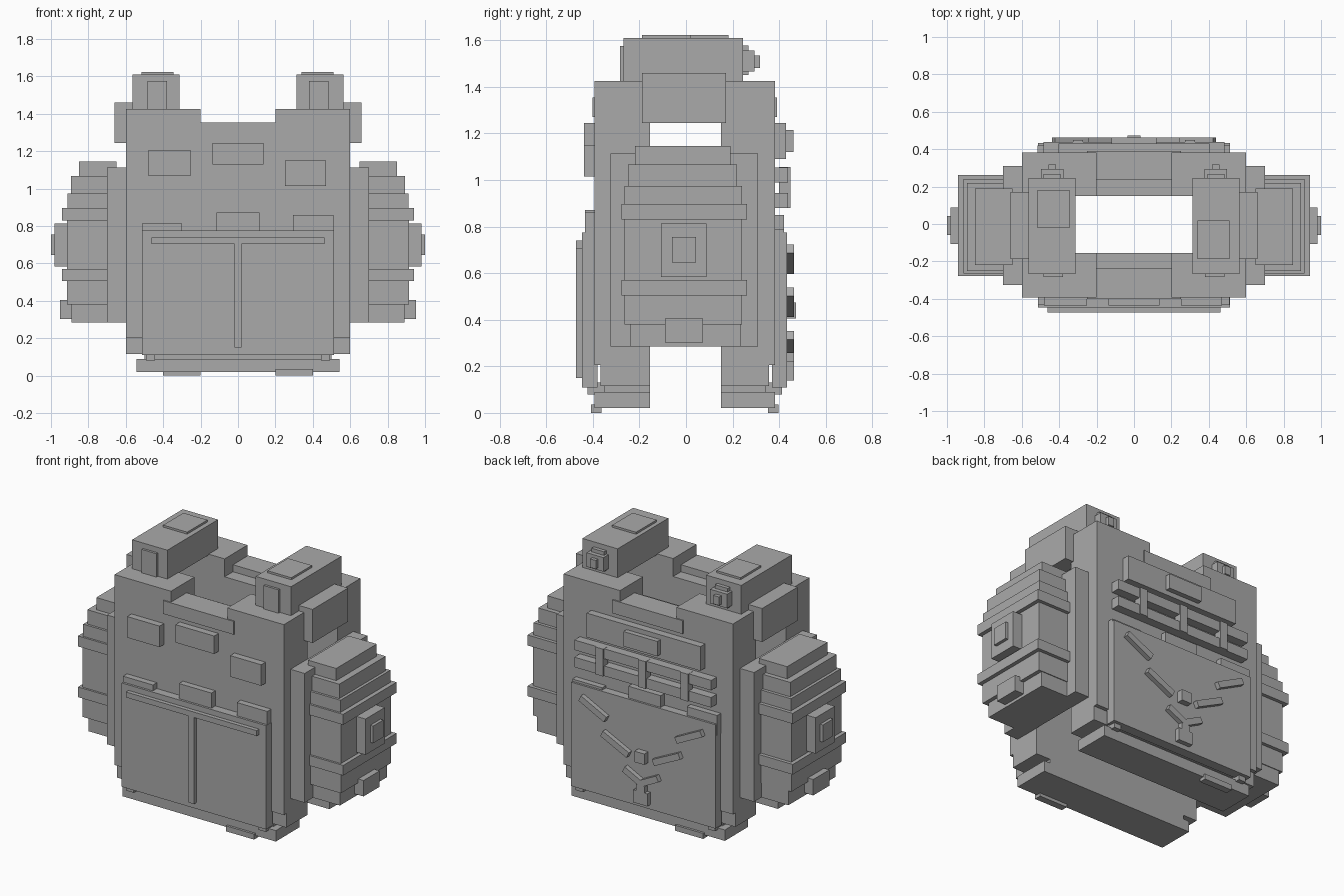
import bpy
import bmesh
from math import atan2, hypot
from mathutils import Matrix

default_cube = bpy.data.objects.get("Cube")
if default_cube:
    bpy.data.objects.remove(default_cube, do_unlink=True)

grey = bpy.data.materials.new("plain_grey")
grey.use_nodes = True
grey.diffuse_color = (.4, .4, .4, 1)
shader = next(n for n in grey.node_tree.nodes if n.type == "BSDF_PRINCIPLED")
shader.inputs["Base Color"].default_value = grey.diffuse_color
shader.inputs["Roughness"].default_value = .9


def box(name, x, y, z, turn=0):
    """Box from (low, high) spans on each axis, turned about its own y axis."""
    spans = (x, y, z)
    size = [abs(high - low) for low, high in spans]
    middle = [(high + low) / 2 for low, high in spans]
    mesh = bpy.data.meshes.new(name)
    bm = bmesh.new()
    bmesh.ops.create_cube(bm, size=1, matrix=Matrix.Diagonal((*size, 1)))
    bm.to_mesh(mesh)
    bm.free()
    mesh.materials.append(grey)
    obj = bpy.data.objects.new(name, mesh)
    obj.location = middle
    obj.rotation_euler.y = turn
    bpy.context.collection.objects.link(obj)
    return obj


def around(centre, half):
    return (centre - half, centre + half)


def pair(name, x, y, z):
    """The same box on the left (+x) and on the right (-x)."""
    box("left_" + name, x, y, z)
    box("right_" + name, (-x[1], -x[0]), y, z)


def bar(name, start, end, y, thick=.04):
    """Slanted bar between two (x, z) points."""
    dx, dz = end[0] - start[0], end[1] - start[1]
    half = hypot(dx, dz) / 2
    x, z = (start[0] + end[0]) / 2, (start[1] + end[1]) / 2
    box(name, around(x, half), y, around(z, thick / 2), -atan2(dz, dx))


# Front and back armour panels
for side, outer, inner, label in ((-1, .393, .155, "front"), (1, .382, .15, "back")):
    depth = (side * inner, side * outer)
    box(label + "_panel", around(0, .6), depth, (.205, 1.31))
    box(label + "_waist", around(0, .6), (side * inner, side * (outer - .025)), (.115, .21))
    box(label + "_hem", around(0, .543), depth, (.02, .09))
    box(label + "_hem_core", around(0, .5), (side * inner, side * (outer - .04)), (.08, .12))
    pair(label + "_shoulder_block", (.2, .6), depth, (1.305, 1.425))
    box(label + "_collar", around(0, .25), (side * .235, side * (outer + .008)), (1.27, 1.355))
    pair(label + "_buckle", (.443, .493), (side * .34, side * (outer + .03)), (.08, .13))
    # Foot plate under one end of each hem
    box(label + "_foot_plate", around(-side * .3, .1),
        (side * (outer - .03), side * (outer + .015)), (0, .035))

# Side panels and layered side pods
pair("side_panel", (.6, .7), (-.325, .31), (.285, 1.113))
pod_layers = {
    "base": (.89, -.24, .235, .285, .385),
    "lower": (.915, -.265, .24, .38, .51),
    "lower_band": (.94, -.278, .262, .505, .57),
    "middle": (.915, -.265, .24, .565, .835),
    "upper_band": (.94, -.278, .262, .83, .897),
    "upper": (.912, -.265, .24, .89, .975),
    "shoulder": (.893, -.25, .22, .97, 1.067),
    "cap": (.85, -.22, .19, 1.06, 1.145),
}
for layer, (reach, front, back, low, high) in pod_layers.items():
    pair("pod_" + layer, (.65, reach), (front, back), (low, high))
pair("pod_hatch", (.85, .98), (-.108, .087), (.583, .813))
pair("pod_hatch_button", (.95, 1), (-.06, .043), (.645, .755))
pair("pod_knob", (.85, .953), (-.09, .073), (.303, .405))

# Shoulder tubes and outer shoulder pads
pair("shoulder_tube", (.313, .563), (-.268, .245), (1.42, 1.61))
pair("shoulder_pad", (.555, .66), (-.188, .172), (1.245, 1.46))
box("left_tube_plate", (.34, .51), (-.188, .02), (1.6, 1.623))
box("right_tube_plate", (-.515, -.345), (-.022, .183), (1.6, 1.623))
pair("tube_front_plate", (.38, .485), (-.283, -.26), (1.425, 1.575))
pair("tube_clasp", (.378, .498), (.24, .295), (1.465, 1.555))
pair("tube_clasp_frame", (.393, .483), (.24, .268), (1.45, 1.578))
pair("tube_clasp_pin", (.417, .457), (.28, .318), (1.48, 1.535))

# Front pocket with its T strap, tabs and pouches
box("front_pocket", around(0, .512), (-.447, -.38), (.11, .775))
box("pocket_strap", around(0, .463), (-.473, -.44), (.705, .74))
box("pocket_seam", around(0, .018), (-.473, -.44), (.15, .72))
tab_y, pouch_y = (-.433, -.38), (-.437, -.38)
box("front_right_tab", (-.512, -.3), tab_y, (.7, .813))
box("front_middle_tab", around(0, .115), tab_y, (.7, .872))
box("front_left_tab", (.295, .51), tab_y, (.7, .86))
box("right_pouch", (-.48, -.25), pouch_y, (1.07, 1.205))
box("middle_pouch", around(0, .137), pouch_y, (1.13, 1.245))
box("left_pouch", (.25, .47), pouch_y, (1.015, 1.15))

# Back webbing: name board, two strips and three loops
box("back_board", around(0, .403), (.37, .43), (1.09, 1.245))
box("back_board_plate", around(0, .12), (.42, .462), (1.12, 1.215))
for name, height in (("upper", 1.022), ("lower", .912)):
    box("webbing_" + name, around(0, .485), (.37, .438), around(height, .032))
for name, x in (("left", .3), ("middle", 0), ("right", -.3)):
    box("webbing_loop_" + name, around(x, .027), (.4, .448), (.88, 1.055))

# Back plate and its tabs
box("back_plate", around(0, .512), (.37, .433), (.11, .775))
back_tab = (.37, .42)
box("back_left_tab", (.3, .512), back_tab, (.7, .79))
box("back_middle_tab", around(0, .115), back_tab, (.7, .85))
box("back_right_tab", (-.515, -.3), back_tab, (.7, .83))

# Raised emblem of slanted bars
raised = (.42, .463)
for side, label in ((1, "left"), (-1, "right")):
    bar(label + "_upper_bar", (side * .43, .705), (side * .25, .615), raised)
    bar(label + "_middle_bar", (side * .275, .52), (side * .09, .43), raised)
    bar(label + "_lower_bar", (side * .12, .333), (side * -.02, .262), raised)
box("emblem_centre", around(0, .035), (.42, .472), (.405, .475))
box("emblem_stem", around(0, .03), raised, (.215, .26))
box("emblem_base", around(0, .05), raised, (.14, .22))
